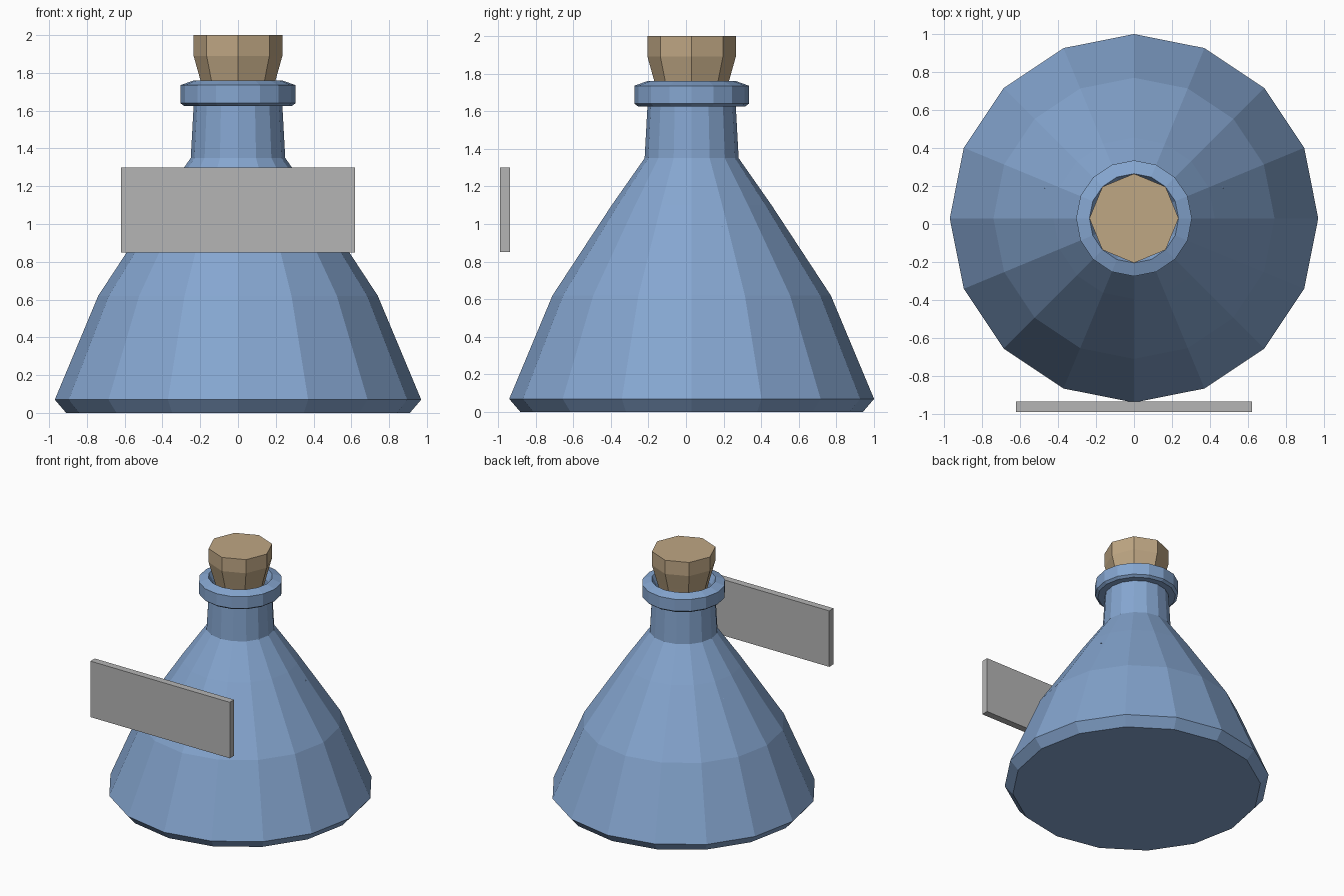
import bpy, bmesh, math

if "Cube" in bpy.data.objects:
    bpy.data.objects.remove(bpy.data.objects["Cube"])

CY = 0.03  # the flask axis sits slightly behind the centre


def material(name, rgb):
    m = bpy.data.materials.new(name)
    m.diffuse_color = (*rgb, 1)
    m.use_nodes = True
    m.node_tree.nodes["Principled BSDF"].inputs["Base Color"].default_value = m.diffuse_color
    return m


BLUE = material("blue_glass", (0.235, 0.38, 0.63))
CORK = material("cork_tan", (0.52, 0.385, 0.23))
GREY = material("label_grey", (0.46, 0.46, 0.46))


def finish(bm, name, mat):
    bmesh.ops.recalc_face_normals(bm, faces=bm.faces)
    me = bpy.data.meshes.new(name)
    bm.to_mesh(me)
    bm.free()
    me.materials.append(mat)
    ob = bpy.data.objects.new(name, me)
    bpy.context.collection.objects.link(ob)
    return ob


def lathe(name, profile, sides, mat):
    """Revolve (radius, z) points around the axis and cap both ends."""
    bm = bmesh.new()
    rings = []
    for r, z in profile:
        rings.append([bm.verts.new((r * math.cos(math.tau * i / sides),
                                    CY + r * math.sin(math.tau * i / sides), z))
                      for i in range(sides)])
    for a, b in zip(rings, rings[1:]):
        for i in range(sides):
            j = (i + 1) % sides
            bm.faces.new((a[i], a[j], b[j], b[i]))
    bm.faces.new(rings[0])
    bm.faces.new(rings[-1])
    return finish(bm, name, mat)


# flask: chamfered foot, cone, neck, collar, and open mouth
lathe("flask", [(0.91, 0), (0.97, 0.07), (0.74, 0.62), (0.425, 1.10),
                (0.25, 1.35), (0.235, 1.625), (0.285, 1.625), (0.305, 1.64),
                (0.305, 1.735), (0.235, 1.76), (0.205, 1.70), (0.20, 1.50)],
      16, BLUE)

# faceted stopper
lathe("cork", [(0.155, 1.60), (0.20, 1.765), (0.235, 1.89), (0.235, 2.0)], 8, CORK)

# small slivers of the liquid surface at the shoulders
for side, sx in (("right", 1), ("left", -1)):
    bm = bmesh.new()
    pts = [(0.36, 0.37, 0.985), (0.475, 0.185, 0.985), (0.44, 0.22, 1.0),
           (0.40, 0.22, 0.96)]
    v = [bm.verts.new((sx * x, y, z)) for x, y, z in pts]
    for f in ((0, 1, 2), (0, 3, 1), (1, 3, 2), (0, 2, 3)):
        bm.faces.new([v[i] for i in f])
    finish(bm, "liquid_edge_" + side, BLUE)

# flat label plate standing in front
bm = bmesh.new()
bmesh.ops.create_cube(bm, size=1)
for v in bm.verts:
    v.co = (v.co.x * 1.24, v.co.y * 0.055 - 0.9625, v.co.z * 0.45 + 1.075)
finish(bm, "label", GREY)
